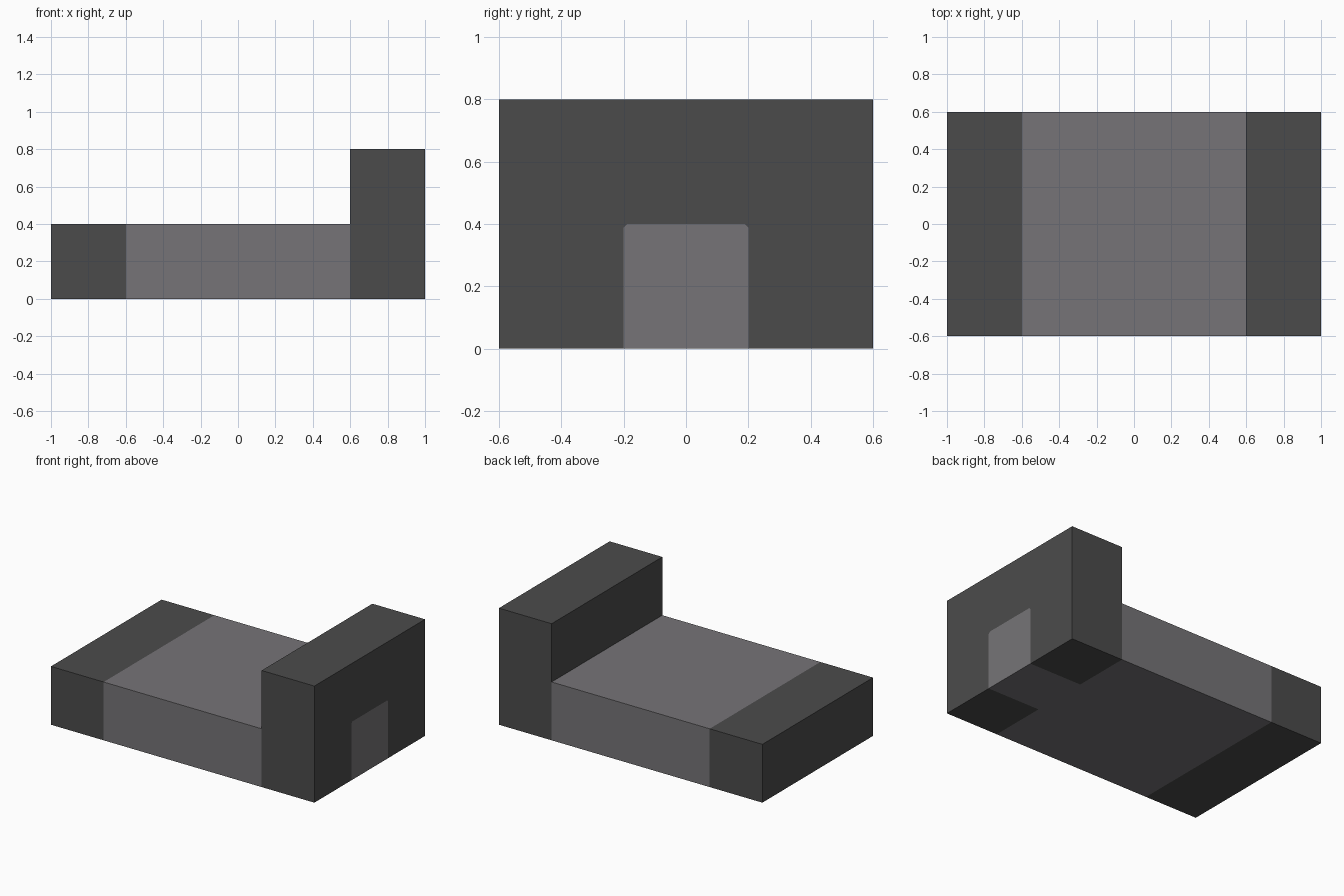
import bpy
import bmesh

cube = bpy.data.objects.get("Cube")
if cube:
    bpy.data.objects.remove(cube, do_unlink=True)


def material(name, rgb):
    # Convert display values to linear
    lin = [((c / 255 + 0.055) / 1.055) ** 2.4 for c in rgb] + [1.0]
    m = bpy.data.materials.new(name)
    m.use_nodes = True
    m.diffuse_color = lin
    m.node_tree.nodes["Principled BSDF"].inputs["Base Color"].default_value = lin
    return m


def slab(name, profile, x0, x1, mat):
    """Extrude a (y, z) profile along x from x0 to x1."""
    bm = bmesh.new()
    face = bm.faces.new([bm.verts.new((x0, y, z)) for y, z in profile])
    out = bmesh.ops.extrude_face_region(bm, geom=[face])
    moved = [v for v in out["geom"] if isinstance(v, bmesh.types.BMVert)]
    bmesh.ops.translate(bm, verts=moved, vec=(x1 - x0, 0, 0))
    bmesh.ops.recalc_face_normals(bm, faces=bm.faces)
    mesh = bpy.data.meshes.new(name)
    bm.to_mesh(mesh)
    bm.free()
    mesh.materials.append(mat)
    obj = bpy.data.objects.new(name, mesh)
    bpy.context.collection.objects.link(obj)
    return obj


dark = material("dark grey", (75, 75, 75))
light = material("light grey", (118, 116, 119))

HALF, LOW, HIGH = 0.6, 0.4, 0.8
DOOR, BEVEL = 0.2, 0.012

low_block = [(-HALF, 0), (HALF, 0), (HALF, LOW), (-HALF, LOW)]
# Door-shaped core with clipped top corners
arch = [(-DOOR, 0), (-DOOR, LOW - BEVEL), (-DOOR + BEVEL, LOW),
        (DOOR - BEVEL, LOW), (DOOR, LOW - BEVEL), (DOOR, 0)]
# Tall end wall wrapped around the core
surround = [(-HALF, 0)] + arch + [(HALF, 0), (HALF, HIGH), (-HALF, HIGH)]

slab("low_end", low_block, -1, -0.6, dark)
slab("middle_block", low_block, -0.6, 0.6, light)
slab("tall_end", surround, 0.6, 1, dark)
slab("tall_end_core", arch, 0.6, 1, light)
